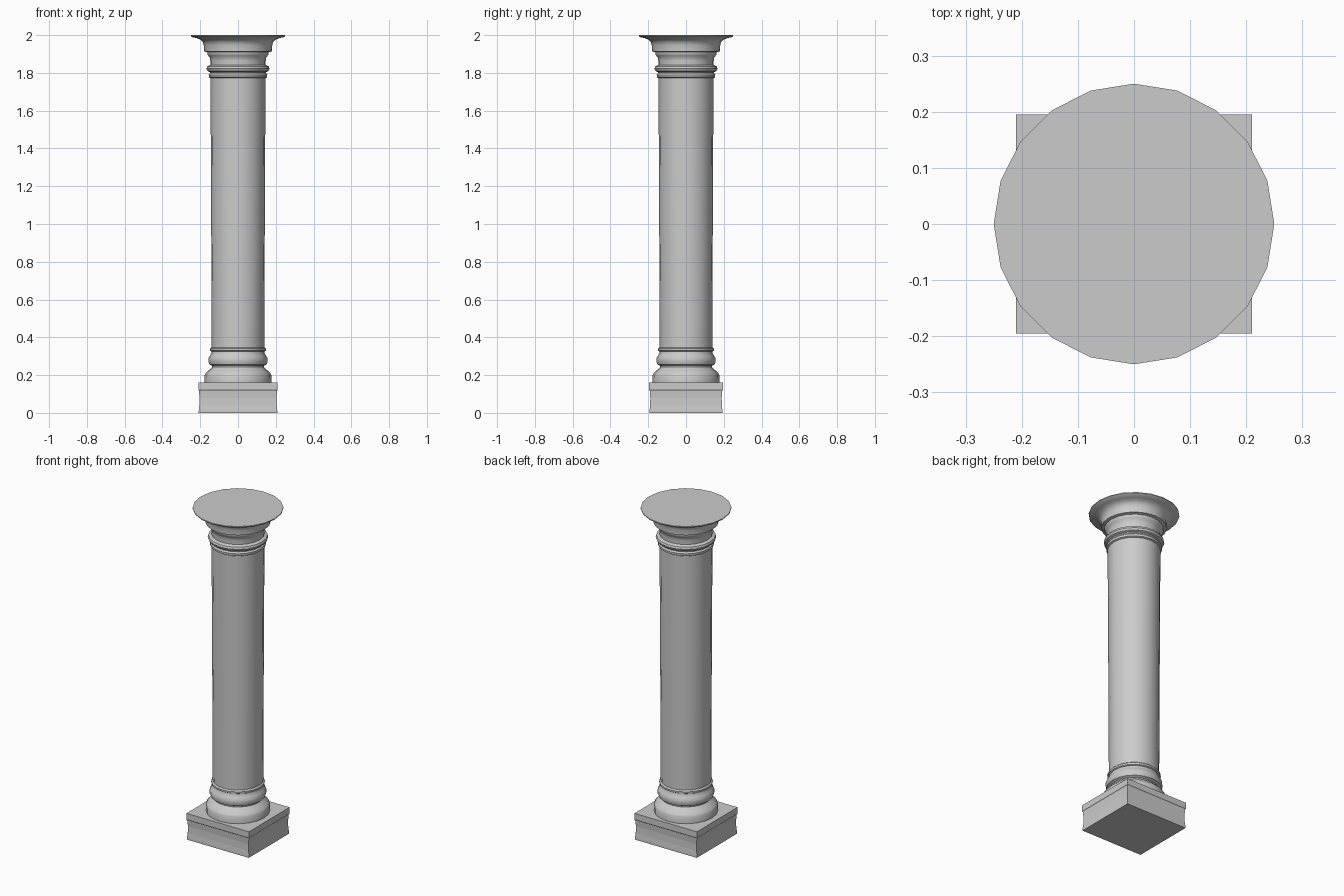
import bpy, bmesh, math

cube = bpy.data.objects.get("Cube")
if cube:
    bpy.data.objects.remove(cube, do_unlink=True)

stone = bpy.data.materials.new("grey_stone")
stone.use_nodes = True
COLOUR = (0.6, 0.6, 0.6, 1)
stone.diffuse_color = COLOUR
stone.node_tree.nodes["Principled BSDF"].inputs["Base Color"].default_value = COLOUR


def stack(name, profile, ring, smooth_angle):
    """Stack copies of a closed ring along z, sized by the (size, z) profile."""
    bm = bmesh.new()
    loops = [[bm.verts.new((*ring(size, i, n), z)) for i in range(n)]
             for size, z in profile for n in [20 if ring is circle else 4]]
    for low, high in zip(loops, loops[1:]):
        n = len(low)
        for i in range(n):
            j = (i + 1) % n
            bm.faces.new((low[i], low[j], high[j], high[i]))
    bm.faces.new(loops[0][::-1])
    bm.faces.new(loops[-1])
    mesh = bpy.data.meshes.new(name)
    bm.to_mesh(mesh)
    bm.free()
    mesh.materials.append(stone)
    obj = bpy.data.objects.new(name, mesh)
    bpy.context.collection.objects.link(obj)
    bpy.ops.object.select_all(action='DESELECT')
    obj.select_set(True)
    bpy.context.view_layer.objects.active = obj
    if smooth_angle:
        bpy.ops.object.shade_smooth_by_angle(angle=math.radians(smooth_angle))
    return obj


def circle(radius, i, n):
    a = math.tau * i / n
    return radius * math.cos(a), radius * math.sin(a)


def rectangle(inset, i, n):
    sx, sy = ((-1, -1), (1, -1), (1, 1), (-1, 1))[i]
    return sx * (0.21 - inset), sy * (0.195 - inset)


# Square plinth with slightly hollow sides and a top band
stack("plinth", [(0.002, 0), (0.002, 0.01), (0.005, 0.04), (0.006, 0.08),
                 (0.003, 0.118), (0, 0.122), (0, 0.16)], rectangle, 0)

# Moulded foot: rounded skirt, hollow, round ring and thin collar
stack("base_moulding", [(0.176, 0.155), (0.177, 0.2), (0.17, 0.212), (0.15, 0.23),
                        (0.137, 0.243), (0.138, 0.25), (0.152, 0.257), (0.157, 0.272),
                        (0.156, 0.29), (0.148, 0.304), (0.141, 0.315), (0.14, 0.325),
                        (0.147, 0.329), (0.148, 0.34), (0.14, 0.347)], circle, 40)

# Shaft
stack("shaft", [(0.139, 0.34), (0.141, 0.8), (0.143, 1.25), (0.146, 1.78)], circle, 40)

# Rings below the capital
stack("neck_rings", [(0.146, 1.772), (0.154, 1.777), (0.155, 1.79), (0.148, 1.799),
                     (0.15, 1.805), (0.162, 1.81), (0.167, 1.822), (0.163, 1.834),
                     (0.149, 1.842)], circle, 40)

# Capital: neck, stepped fillets, cup and flared rim
stack("capital", [(0.146, 1.835), (0.147, 1.865), (0.149, 1.88), (0.158, 1.892),
                  (0.162, 1.898), (0.163, 1.91), (0.18, 1.914), (0.181, 1.945),
                  (0.186, 1.962), (0.198, 1.975), (0.218, 1.984), (0.243, 1.989),
                  (0.25, 1.995), (0.25, 2.0)], circle, 40)
